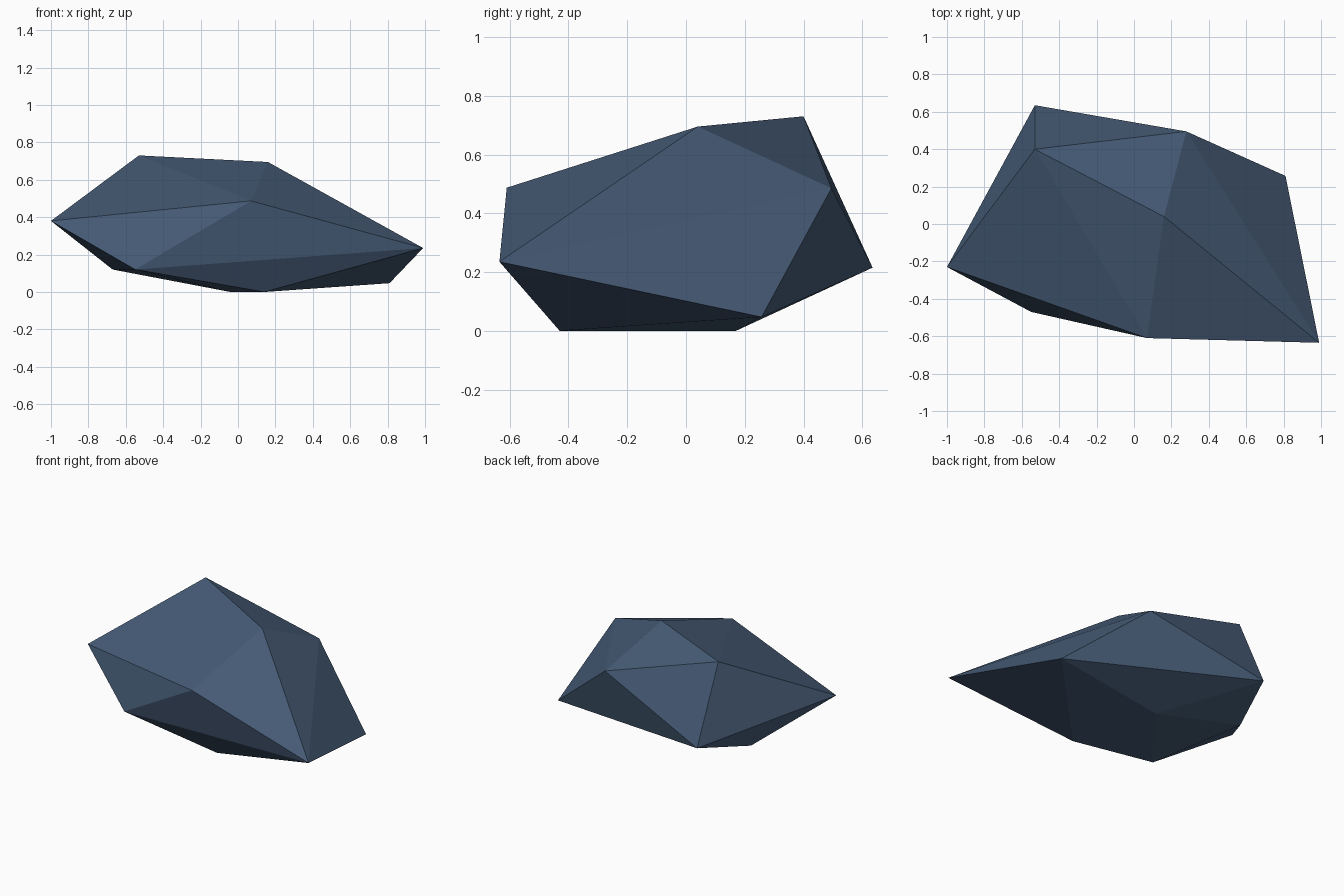
import bpy
import bmesh

if "Cube" in bpy.data.objects:
    bpy.data.objects.remove(bpy.data.objects["Cube"])

# Corner points of the faceted rock
CORNERS = [
    # crown
    (-0.53, 0.40, 0.73), (0.16, 0.04, 0.695),
    # upper shoulders
    (0.28, 0.495, 0.485), (0.07, -0.61, 0.487),
    # widest belt
    (-1.00, -0.23, 0.38), (0.99, -0.635, 0.235), (-0.53, 0.635, 0.215),
    # lower belt
    (-0.55, -0.47, 0.12), (-0.67, 0.24, 0.12), (0.81, 0.257, 0.047),
    # underside
    (0.14, -0.43, 0.0), (-0.04, 0.17, 0.0),
]

# Wrap the corners in a convex, flat-faced shell
bm = bmesh.new()
for co in CORNERS:
    bm.verts.new(co)
bmesh.ops.convex_hull(bm, input=bm.verts[:])
bmesh.ops.recalc_face_normals(bm, faces=bm.faces[:])
for face in bm.faces:
    face.smooth = False

mesh = bpy.data.meshes.new("rock")
bm.to_mesh(mesh)
bm.free()

# Single slate blue stone colour
stone = bpy.data.materials.new("slate_blue_stone")
stone.diffuse_color = (0.062, 0.107, 0.185, 1.0)
stone.use_nodes = True
stone.node_tree.nodes["Principled BSDF"].inputs["Base Color"].default_value = stone.diffuse_color
mesh.materials.append(stone)

rock = bpy.data.objects.new("rock", mesh)
bpy.context.collection.objects.link(rock)
